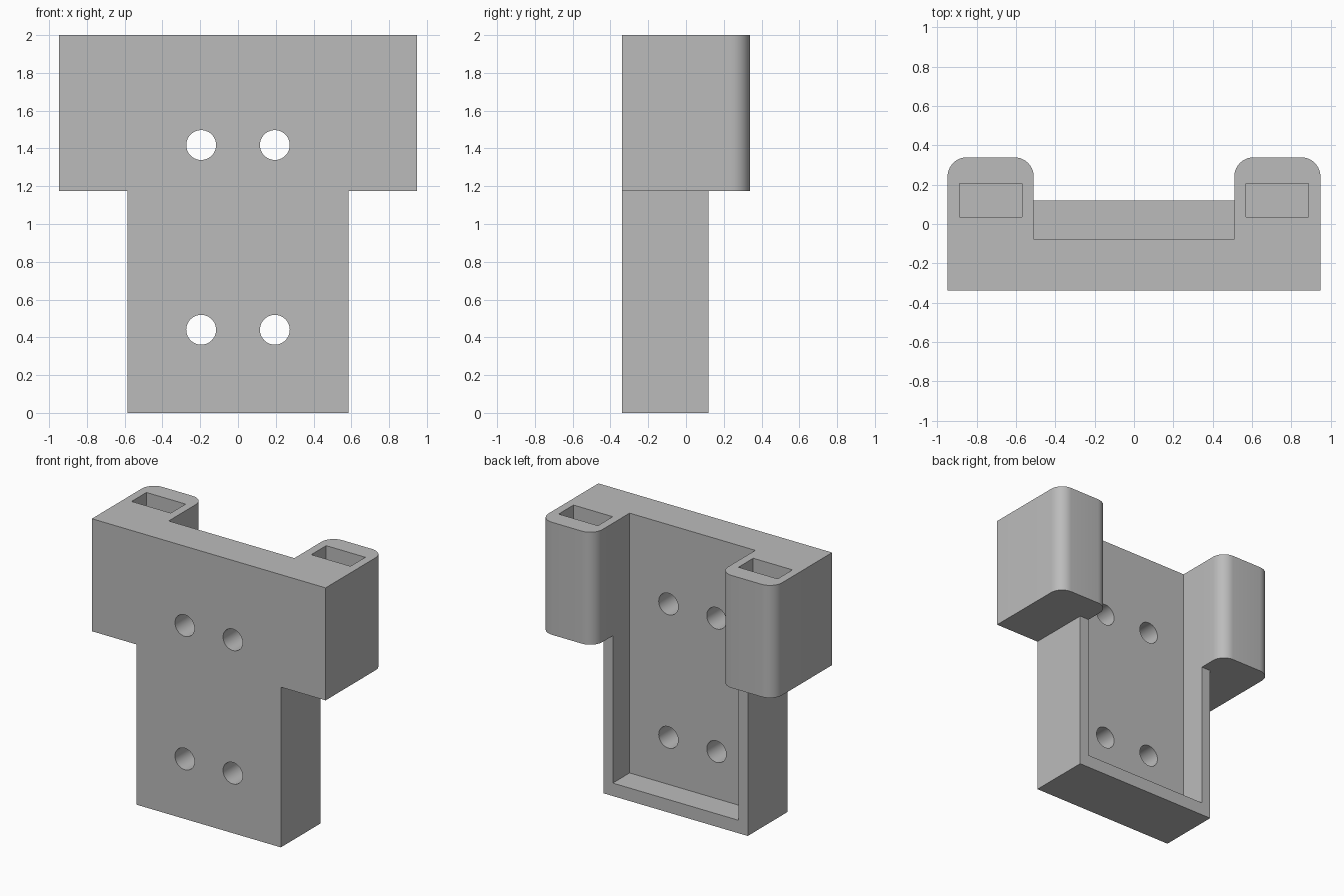
import bpy, bmesh
from math import radians, pi
from mathutils import Matrix

cube = bpy.data.objects.get("Cube")
if cube:
    bpy.data.objects.remove(cube, do_unlink=True)

grey = bpy.data.materials.new("grey_plastic")
grey.use_nodes = True
color = (0.5, 0.5, 0.5, 1)
grey.diffuse_color = color
grey.node_tree.nodes["Principled BSDF"].inputs["Base Color"].default_value = color

FRONT, BACK, TRAY_BACK, FLOOR = -0.339, 0.339, 0.12, -0.075
HALF, TRAY_HALF, INNER, SHELF = 0.948, 0.585, 0.51, 1.175


def finish(name, bm):
    mesh = bpy.data.meshes.new(name)
    bm.to_mesh(mesh)
    bm.free()
    mesh.materials.append(grey)
    obj = bpy.data.objects.new(name, mesh)
    bpy.context.collection.objects.link(obj)
    return obj


def block(name, x, y, z, round_back=0):
    """Box from ranges, optionally with rounded upright back edges."""
    bm = bmesh.new()
    bmesh.ops.create_cube(bm, size=1)
    for v in bm.verts:
        v.co = [r[0] if c < 0 else r[1] for c, r in zip(v.co, (x, y, z))]
    if round_back:
        edges = [e for e in bm.edges if all(v.co.y == max(w.co.y for w in bm.verts) for v in e.verts)
                 and abs(e.verts[0].co.z - e.verts[1].co.z) > 0.1]
        bmesh.ops.bevel(bm, geom=edges, offset=round_back, segments=10,
                        profile=0.5, affect='EDGES')
    return finish(name, bm)


def combine(target, tool, operation):
    tool.hide_render = True
    mod = target.modifiers.new(tool.name, 'BOOLEAN')
    mod.operation, mod.solver, mod.object = operation, 'EXACT', tool
    bpy.context.view_layer.objects.active = target
    bpy.ops.object.modifier_apply(modifier=mod.name)
    bpy.data.objects.remove(tool, do_unlink=True)


# Tray body with an open-topped recess in its back
bracket = block("wall_bracket", (-TRAY_HALF, TRAY_HALF), (FRONT, TRAY_BACK), (0, 2))
combine(bracket, block("recess", (-INNER, INNER), (FLOOR, 0.6), (0.095, 2.2)), 'DIFFERENCE')

# Rounded side arms, each with a blind rectangular pocket
for side in (-1, 1):
    def span(a, b):
        return sorted((side * a, side * b))
    combine(bracket, block("arm", span(INNER, HALF), (FRONT, BACK), (SHELF, 2), 0.098), 'UNION')
    combine(bracket, block("pocket", span(0.57, 0.888), (0.035, 0.207), (1.25, 2.2)), 'DIFFERENCE')

# Screw holes through the plate
for x in (-0.195, 0.195):
    for z in (0.44, 1.418):
        bm = bmesh.new()
        bmesh.ops.create_cone(bm, cap_ends=True, segments=40, radius1=0.079, radius2=0.079, depth=1,
                              matrix=Matrix.Translation((x, -0.2, z)) @ Matrix.Rotation(pi / 2, 4, 'X'))
        combine(bracket, finish("screw_hole", bm), 'DIFFERENCE')

# Smooth curves, sharp corners
bpy.ops.object.select_all(action='DESELECT')
bracket.select_set(True)
bpy.context.view_layer.objects.active = bracket
bpy.ops.object.shade_smooth_by_angle(angle=radians(30))
